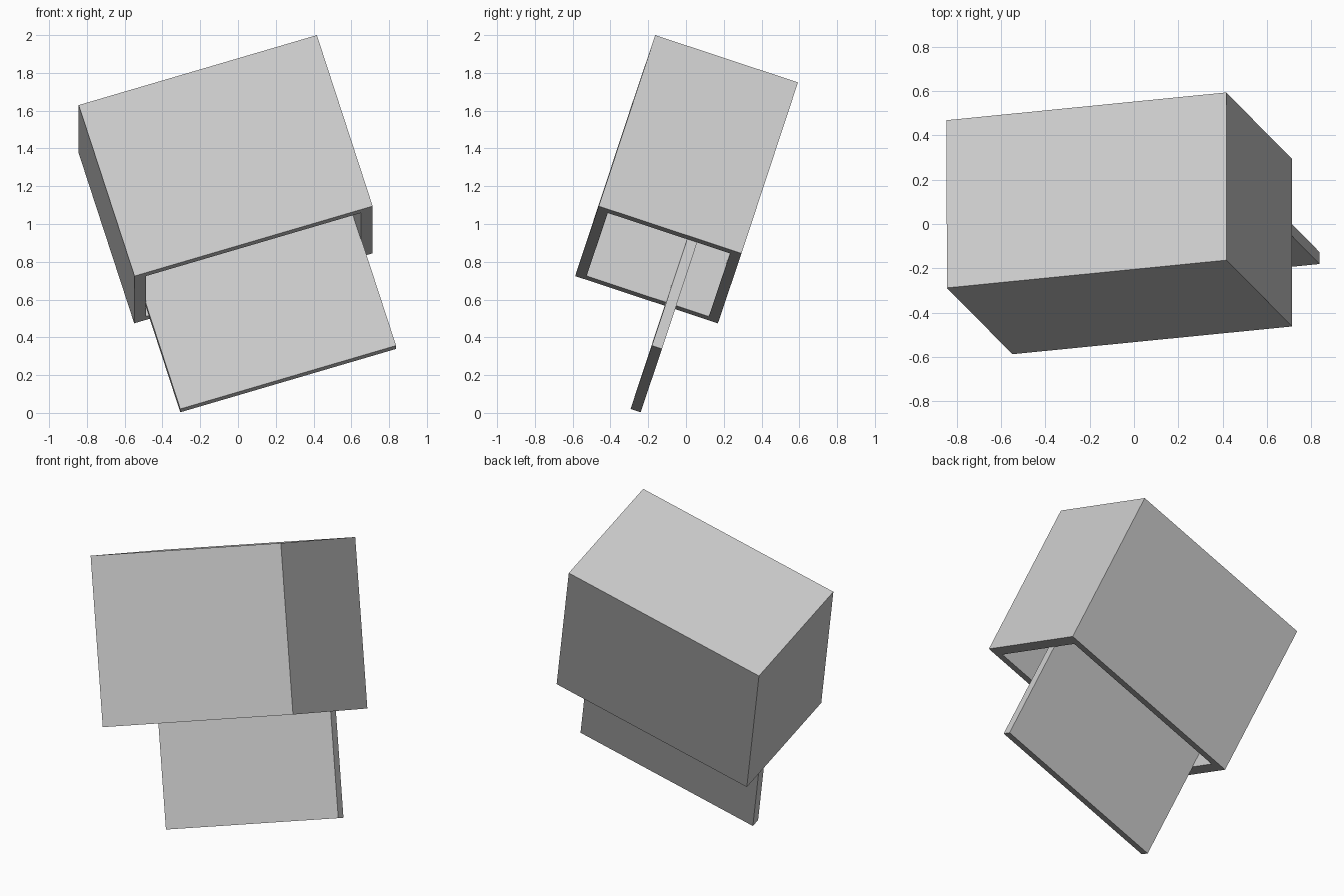
import bpy
import bmesh
from mathutils import Matrix, Vector

cube = bpy.data.objects.get("Cube")
if cube:
    bpy.data.objects.remove(cube, do_unlink=True)

# One plain grey for everything
grey = bpy.data.materials.new("light_grey")
grey.use_nodes = True
grey.diffuse_color = (0.6, 0.6, 0.6, 1)
grey.node_tree.nodes["Principled BSDF"].inputs["Base Color"].default_value = grey.diffuse_color

# Tilted frame shared by the parts: width, depth and up directions
width = Vector((1.26, 0.125, 0.37)).normalized()
depth = Vector((0, 0.757, -0.25)).normalized()
up = width.cross(depth).normalized()
depth = up.cross(width)
frame = Matrix.Translation((-0.066, 0.003, 1.237)) @ Matrix((width, depth, up)).transposed().to_4x4()


def block(name, low, high, wall=None):
    """Box between two corners; wall hollows it out from below."""
    low, high = Vector(low), Vector(high)
    size = high - low
    bm = bmesh.new()
    bmesh.ops.create_cube(bm, size=1)
    bmesh.ops.scale(bm, vec=size, verts=bm.verts)
    bmesh.ops.translate(bm, vec=(low + high) / 2, verts=bm.verts)
    if wall:
        # Rim inset, then the cavity pushed up to the lid
        bm.normal_update()
        bottom = min(bm.faces, key=lambda f: f.normal.z)
        bmesh.ops.inset_region(bm, faces=[bottom], thickness=0.01)
        for v in bottom.verts:
            for i in (0, 1):
                v.co[i] = low[i] + wall[i] if v.co[i] < 0 else high[i] - wall[i]
        cavity = bmesh.ops.extrude_discrete_faces(bm, faces=[bottom])["faces"][0]
        for v in cavity.verts:
            v.co.z = high.z - wall[2]
        bmesh.ops.recalc_face_normals(bm, faces=bm.faces)
    mesh = bpy.data.meshes.new(name)
    bm.to_mesh(mesh)
    bm.free()
    mesh.materials.append(grey)
    obj = bpy.data.objects.new(name, mesh)
    obj.matrix_world = frame
    bpy.context.collection.objects.link(obj)


block("hollow_case", (-0.66, -0.398, -0.499), (0.66, 0.398, 0.499), wall=(0.065, 0.057, 0.06))
block("sliding_plate", (-0.598, 0.101, -1.121), (0.598, 0.157, 0.435))
